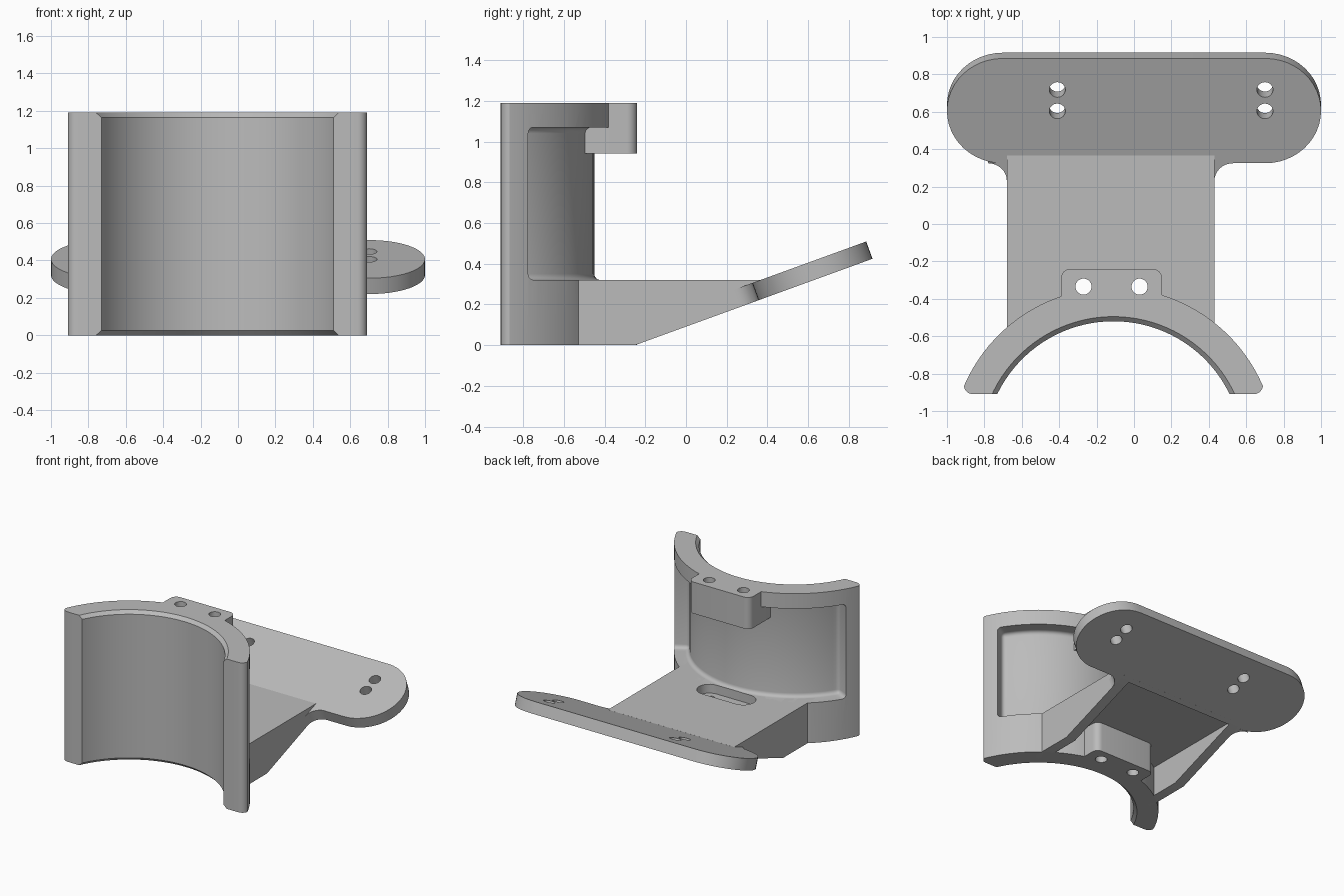
import bpy, bmesh
from math import sin, cos, radians
from mathutils import Matrix

cube = bpy.data.objects.get("Cube")
if cube:
    bpy.data.objects.remove(cube, do_unlink=True)

grey = bpy.data.materials.new("plain grey")
grey.use_nodes = True
COLOUR = (0.5, 0.5, 0.5, 1)
grey.diffuse_color = COLOUR
grey.node_tree.nodes["Principled BSDF"].inputs["Base Color"].default_value = COLOUR

CX, CY = -0.11, -1.21            # axis of the curved cradle
TOP, FLOOR = 1.19, 0.32
LEFT, RIGHT = -0.68, 0.43        # outer faces of the base
TILT = Matrix.Translation((0, 0.605, 0.407)) @ Matrix.Rotation(radians(20), 4, "X")
SIDEWAYS = Matrix(((0, 0, 1, 0), (1, 0, 0, 0), (0, 1, 0, 0), (0, 0, 0, 1)))


def finish(name, bm, matrix=Matrix()):
    bmesh.ops.recalc_face_normals(bm, faces=bm.faces)
    bm.transform(matrix)
    mesh = bpy.data.meshes.new(name)
    bm.to_mesh(mesh)
    bm.free()
    mesh.materials.append(grey)
    obj = bpy.data.objects.new(name, mesh)
    bpy.context.collection.objects.link(obj)
    return obj


def loft(rings):
    """Closed solid through a row of matching outlines."""
    bm = bmesh.new()
    rows = [[bm.verts.new(p) for p in ring] for ring in rings]
    n = len(rows[0])
    for a, b in zip(rows, rows[1:]):
        for i in range(n):
            j = (i + 1) % n
            bm.faces.new((a[i], a[j], b[j], b[i]))
    bm.faces.new(rows[0])
    bm.faces.new(rows[-1])
    return bm


def prism(name, outline, lo, hi, matrix=Matrix()):
    return finish(name, loft([[(x, y, z) for x, y in outline] for z in (lo, hi)]), matrix)


def arc(x, y, r, start, end, n=12):
    return [(x + r * cos(radians(start + (end - start) * i / n)),
             y + r * sin(radians(start + (end - start) * i / n))) for i in range(n + 1)]


def disc(x, y, r, n=32):
    return arc(x, y, r, 0, 360, n)[:-1]


def sweep(profile, half_angle, steps):
    """Turn an (r, z) profile around the cradle axis."""
    rings = []
    for i in range(steps + 1):
        a = radians(half_angle) * (2 * i / steps - 1)
        rings.append([(CX + r * sin(a), CY + r * cos(a), z) for r, z in profile])
    return loft(rings)


def boolean(obj, cutters, operation="DIFFERENCE"):
    for c in cutters:
        mod = obj.modifiers.new("cut", "BOOLEAN")
        mod.object, mod.operation, mod.solver = c, operation, "EXACT"
    bpy.context.view_layer.update()
    deps = bpy.context.evaluated_depsgraph_get()
    mesh = bpy.data.meshes.new_from_object(obj.evaluated_get(deps))
    obj.modifiers.clear()
    obj.data = mesh


# Cutters: screw holes, head clearance slot, cradle bore, back recess
HX, HY = (-0.27, 0.03), -0.335
holes = [prism("hole_cutter", disc(x, HY, 0.043), -0.1, 1.4) for x in HX]
slot = prism("slot_cutter", arc(HX[1], HY, 0.09, -90, 90) + arc(HX[0], HY, 0.09, 90, 270), 0.25, 0.6)
bore = prism("bore_cutter", disc(CX, CY, 0.73, 90), -0.1, 1.4)

bm = sweep([(0.76, FLOOR), (0.96, FLOOR), (0.96, 1.07), (0.76, 1.07)], 60, 30)
bmesh.ops.recalc_face_normals(bm, faces=bm.faces)
sharp = [e for e in bm.edges if e.calc_face_angle(0) > radians(40)]
bmesh.ops.bevel(bm, geom=sharp, offset=0.03, segments=4, profile=0.5, affect="EDGES")
recess = finish("recess_cutter", bm)

ends = prism("end_trimmer", arc(CX - 0.75, -0.86, 0.05, 180, 270, 6)
             + arc(CX + 0.75, -0.86, 0.05, 270, 360, 6)
             + [(CX + 0.8, 0), (CX - 0.8, 0)], -0.1, 1.4)

# Cradle: half shell with chamfered inner rims
c = 0.025
cradle = finish("cradle", sweep([(0.69, c), (0.69 + c, 0), (0.87, 0), (0.87, TOP),
                                 (0.69 + c, TOP), (0.69, TOP - c)], 80, 48))
boolean(cradle, [ends], "INTERSECT")
boolean(cradle, [recess, slot] + holes)

# Screw bosses behind the cradle, top and bottom
boss = ([(-0.39, -0.65), (0.15, -0.65)] + arc(0.10, -0.29, 0.05, 0, 90, 6)
        + arc(-0.34, -0.29, 0.05, 90, 180, 6))
upper_boss = prism("upper_boss", boss, 0.94, TOP)
lower_boss = prism("lower_boss", boss, 0, 0.25)
for part in (upper_boss, lower_boss):
    boolean(part, [bore] + holes)

# Base: floor panel and two tapering side walls
floor = prism("base_floor", [(-0.65, FLOOR), (0.365, FLOOR), (0.396, 0.235), (-0.65, 0.235)],
              LEFT + 0.01, RIGHT - 0.01, SIDEWAYS)
boolean(floor, [bore, slot] + holes)
wall = [(-0.65, 0), (-0.25, 0), (0.396, 0.235), (0.365, FLOOR), (-0.65, FLOOR)]
right_wall = prism("right_side_wall", wall, LEFT, LEFT + 0.08, SIDEWAYS)
left_wall = prism("left_side_wall", wall, RIGHT - 0.08, RIGHT, SIDEWAYS)

# Tilted mounting flange with filleted neck and four holes
R, F = 0.298, 0.1
neck = -R - F
outline = (arc(1 - R, 0, R, -90, 90, 24) + arc(R - 1, 0, R, 90, 270, 24)
           + arc(LEFT - F, neck, F, 90, 0, 8) + [(LEFT + 0.04, neck), (LEFT + 0.08, -R)]
           + [(RIGHT - 0.08, -R), (RIGHT - 0.04, neck)] + arc(RIGHT + F, neck, F, 180, 90, 8))
flange = prism("mounting_flange", outline, -0.09, 0, TILT)
bolts = [prism("bolt_cutter", disc(x, v, 0.043), -0.2, 0.1, TILT)
         for x in (-0.41, 0.70) for v in (0.12, -0.002)]
boolean(flange, bolts)

# Remove the cutters, then shade the parts smooth with sharp edges kept
for cutter in holes + bolts + [slot, bore, recess, ends]:
    bpy.data.objects.remove(cutter, do_unlink=True)
for part in (cradle, upper_boss, lower_boss, floor, right_wall, left_wall, flange):
    part.data.shade_smooth()
    part.data.set_sharp_from_angle(angle=radians(30))
